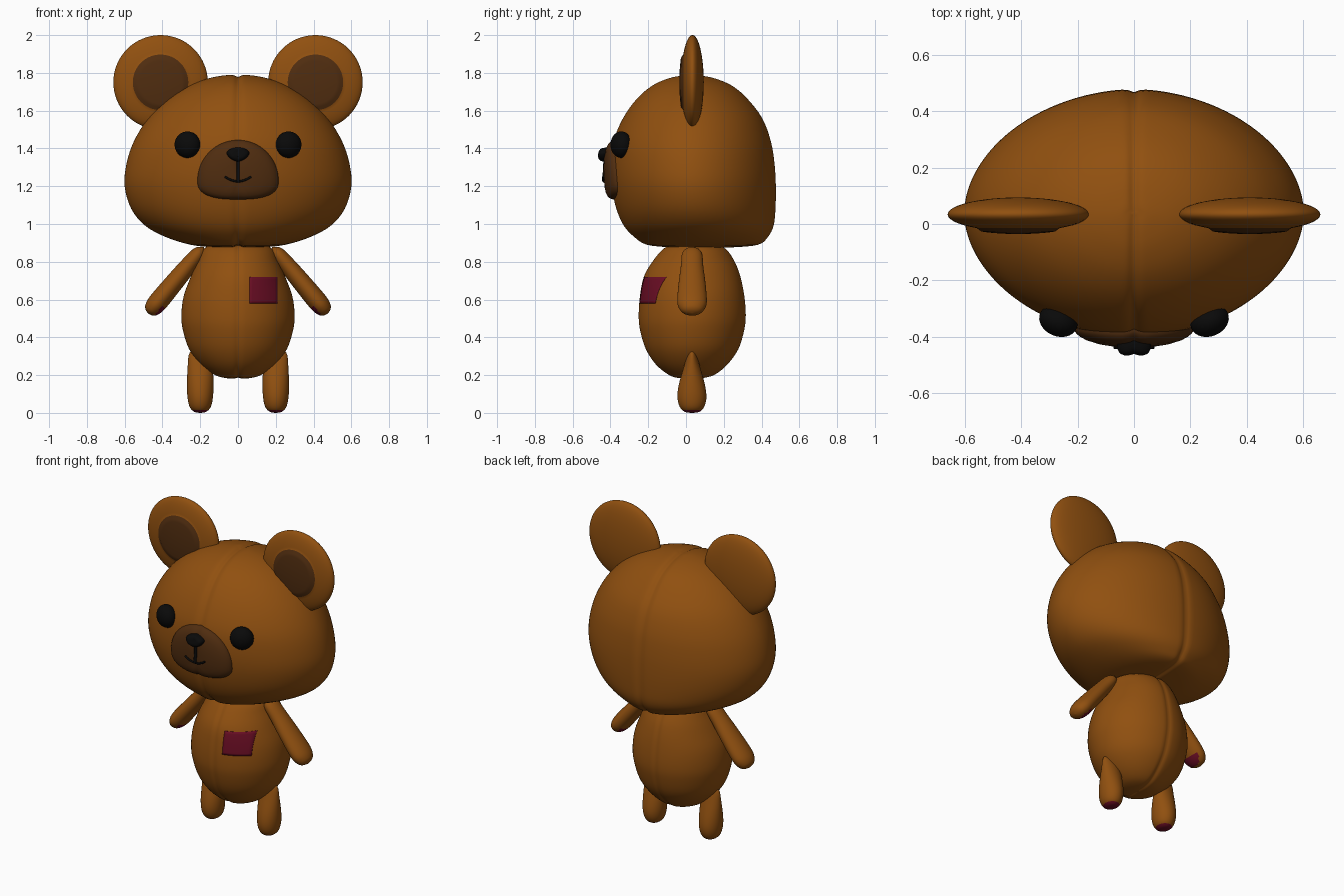
import bpy, bmesh, math
from mathutils import Vector, Matrix
from mathutils.bvhtree import BVHTree

if "Cube" in bpy.data.objects:
    bpy.data.objects.remove(bpy.data.objects["Cube"])


def material(name, rgb):
    m = bpy.data.materials.new(name)
    m.use_nodes = True
    m.diffuse_color = (*rgb, 1)
    m.node_tree.nodes["Principled BSDF"].inputs["Base Color"].default_value = (*rgb, 1)
    m.node_tree.nodes["Principled BSDF"].inputs["Roughness"].default_value = 0.8
    return m


FUR = material("brown_fur", (0.28, 0.08, 0.005))
DARK = material("dark_brown", (0.08, 0.026, 0.005))
BLACK = material("black", (0.003, 0.003, 0.003))
RED = material("dark_red", (0.14, 0.004, 0.017))


def finish(name, bm, *mats):
    """Turn a bmesh into a smooth shaded object and return a ray-cast tree."""
    bmesh.ops.recalc_face_normals(bm, faces=bm.faces)
    for f in bm.faces:
        f.smooth = True
    tree = BVHTree.FromBMesh(bm)
    me = bpy.data.meshes.new(name)
    bm.to_mesh(me)
    bm.free()
    for m in mats:
        me.materials.append(m)
    bpy.context.collection.objects.link(bpy.data.objects.new(name, me))
    return tree


def spline(rows, steps):
    """Smooth curve through rows of numbers."""
    out = []
    for i in range(len(rows) - 1):
        a, b, c, d = (Vector(rows[min(max(i + k, 0), len(rows) - 1)]) for k in (-1, 0, 1, 2))
        for s in range(steps):
            t = s / steps
            out.append(b + (c - a) * t / 2 + (a * 2 - b * 5 + c * 4 - d) * t * t / 2
                       + (b * 3 - a - c * 3 + d) * t ** 3 / 2)
    return out + [Vector(rows[-1])]


def loft(rows, segments, steps=4, power=1.0):
    """Closed loft from rows of height, half width, front y, back y."""
    bm = bmesh.new()
    rings = []
    levels = spline(rows, steps)
    for z, w, front, back in levels[1:-1]:
        ring = []
        for k in range(segments):
            a = math.tau * k / segments
            c, s = math.cos(a), math.sin(a)
            ring.append(bm.verts.new((
                w * math.copysign(abs(c) ** power, c),
                (front + back) / 2 + (back - front) / 2 * math.copysign(abs(s) ** power, s), z)))
        rings.append(ring)
    for r, q in zip(rings, rings[1:]):
        for k in range(segments):
            n = (k + 1) % segments
            bm.faces.new((r[k], r[n], q[n], q[k]))
    for ring, row in ((rings[0], levels[0]), (rings[-1], levels[-1])):
        pole = bm.verts.new((0, row[2], row[0]))
        for k in range(segments):
            bm.faces.new((ring[k], ring[(k + 1) % segments], pole))
    bmesh.ops.recalc_face_normals(bm, faces=bm.faces)
    return bm


def seam(bm, depth, width, center):
    """Press a stitched groove along the middle plane."""
    for v in bm.verts:
        v.co += (Vector(center) - v.co).normalized() * depth * math.exp(-(v.co.x / width) ** 2)


def surface_y(tree, x, z):
    hit = tree.ray_cast(Vector((x, -2, z)), Vector((0, 1, 0)))[0]
    return hit.y if hit else -0.37


def dome(name, mat, tree, zc, half, up, down, power, thick):
    """Rounded pad raised from the surface behind it."""
    bm = bmesh.new()
    n, rings = 64, []
    for r in (1.0, 0.995, 0.98, 0.95, 0.9, 0.8, 0.6, 0.4, 0.2):
        ring = []
        for k in range(n):
            a = math.tau * k / n
            c, s = math.cos(a), math.sin(a)
            p = power if s < 0 else 1
            x = half * r * math.copysign(abs(c) ** p, c)
            z = zc + r * (up * s if s > 0 else -down * abs(s) ** p)
            lift = thick * (1 - r ** 6) ** 0.5 - (0.01 if r == 1 else 0)
            ring.append(bm.verts.new((x, surface_y(tree, x, z) - lift, z)))
        rings.append(ring)
    for r, q in zip(rings, rings[1:]):
        for k in range(n):
            bm.faces.new((r[k], r[(k + 1) % n], q[(k + 1) % n], q[k]))
    bm.faces.new(rings[-1])
    return finish(name, bm, mat)


# Head
bm = loft([(.872, 0, .08, .08), (.876, .12, -.08, .25), (.89, .25, -.21, .385),
           (.93, .38, -.275, .435), (.99, .49, -.33, .465), (1.08, .565, -.37, .475),
           (1.2, .6, -.395, .477), (1.32, .59, -.4, .47), (1.44, .55, -.385, .45),
           (1.56, .475, -.335, .405), (1.66, .375, -.265, .33), (1.73, .265, -.185, .25),
           (1.77, .16, -.1, .16), (1.787, .07, -.02, .08), (1.79, 0, .04, .04)],
          160, 4, 1.05)
seam(bm, 0.011, 0.018, (0, .04, 1.3))
head = finish("head", bm, FUR)

# Body
bm = loft([(.18, 0, .03, .03), (.185, .07, -.05, .1), (.205, .13, -.1, .16),
           (.26, .2, -.165, .225), (.34, .26, -.215, .28), (.44, .292, -.245, .31),
           (.52, .3, -.252, .318), (.62, .287, -.245, .31), (.72, .25, -.225, .29),
           (.8, .215, -.18, .26), (.87, .18, -.12, .21), (.9, .1, -.05, .13), (.905, 0, .04, .04)],
          128, 4, 1.03)
seam(bm, 0.007, 0.014, (0, .03, .52))
body = finish("body", bm, FUR)

# Chest patch, laid over the body
bm = bmesh.new()
N = 10
grid = []
for i in range(N + 1):
    column = []
    for j in range(N + 1):
        x, z = .06 + .15 * i / N, .58 + .14 * j / N
        column.append(bm.verts.new((x, surface_y(body, x, z) - 0.004, z)))
    grid.append(column)
for i in range(N):
    for j in range(N):
        bm.faces.new((grid[i][j], grid[i + 1][j], grid[i + 1][j + 1], grid[i][j + 1]))
back = bmesh.ops.extrude_face_region(bm, geom=bm.faces[:], use_keep_orig=True)
bmesh.ops.translate(bm, vec=(0, 0.006, 0),
                    verts=[g for g in back["geom"] if isinstance(g, bmesh.types.BMVert)])
finish("chest_patch", bm, RED)

# Muzzle and nose
muzzle = dome("muzzle", DARK, head, 1.23, .215, .215, .1, .75, .038)
dome("nose", BLACK, muzzle, 1.375, .06, .03, .045, 1.25, .036)


# Mouth lines
def line(name, points, radius):
    cu = bpy.data.curves.new(name, "CURVE")
    cu.dimensions = "3D"
    cu.bevel_depth = radius
    cu.bevel_resolution = 3
    cu.use_fill_caps = True
    sp = cu.splines.new("POLY")
    sp.points.add(len(points) - 1)
    for p, (x, z) in zip(sp.points, points):
        p.co = (x, surface_y(muzzle, x, z) - 0.003, z, 1)
    cu.materials.append(BLACK)
    bpy.context.collection.objects.link(bpy.data.objects.new(name, cu))


line("mouth_stem", [(0, 1.34 - .014 * k) for k in range(9)], 0.009)
line("mouth_smile", [(.007 * k, 1.226 + .025 * (k / 10) ** 2) for k in range(-10, 11)], 0.006)

# Paired parts
for side, word in ((1, "left"), (-1, "right")):
    flip = Matrix.Diagonal((side, 1, 1, 1))

    # Eye: flattened ball facing outward along the head
    bm = bmesh.new()
    bmesh.ops.create_uvsphere(bm, u_segments=32, v_segments=20, radius=0.07)
    bm.transform(flip @ Matrix.Translation((.268, -.343, 1.42))
                 @ Matrix.Rotation(0.4, 4, "Z") @ Matrix.Diagonal((1, .78, 1, 1)))
    finish(word + "_eye", bm, BLACK)

    # Ear: flattened disc with a raised dark inner pad
    bm = bmesh.new()
    bmesh.ops.create_uvsphere(bm, u_segments=64, v_segments=40, radius=0.25)
    bm.transform(Matrix.Rotation(math.pi / 2, 4, "X"))
    for f in bm.faces:
        c = f.calc_center_median()
        if c.y < 0 and math.hypot(c.x, c.z) < 0.152:
            f.material_index = 1
    for v in bm.verts:
        if v.co.y < 0 and math.hypot(v.co.x, v.co.z) < 0.146:
            v.co.y -= 0.04
    bm.transform(flip @ Matrix.Translation((.41, .034, 1.75)) @ Matrix.Diagonal((1, .24, 1, 1)))
    finish(word + "_ear", bm, FUR, DARK)

    # Arm: tapered limb with a palm pad on the inner side of its tip
    rows = [(0, 0, 0), (.008, .025, .037), (.03, .043, .062), (.08, .052, .078),
            (.2, .05, .072), (.32, .045, .06), (.42, .035, .05), (.46, 0, 0)]
    bm = loft([(z, w, -d, d) for z, w, d in rows], 40)
    for f in bm.faces:
        if f.calc_center_median().z < 0.09 and f.normal.x < -0.75:
            f.material_index = 1
    bm.transform(flip @ Matrix.Translation((.475, .032, .525)) @ Matrix.Rotation(-.693, 4, "Y"))
    finish(word + "_arm", bm, FUR, RED)

    # Leg: narrow at the hip, wide at the foot, with a small sole pad
    bm = loft([(0, 0, .032, .032), (.005, .03, -.005, .069), (.03, .055, -.032, .095),
               (.08, .067, -.045, .108), (.15, .07, -.038, .1), (.25, .066, -.01, .073),
               (.32, .055, .012, .052), (.35, 0, .032, .032)], 40)
    for f in bm.faces:
        if f.calc_center_median().z < 0.012:
            f.material_index = 1
    bm.transform(flip @ Matrix.Translation((.2, 0, 0)))
    finish(word + "_leg", bm, FUR, RED)
